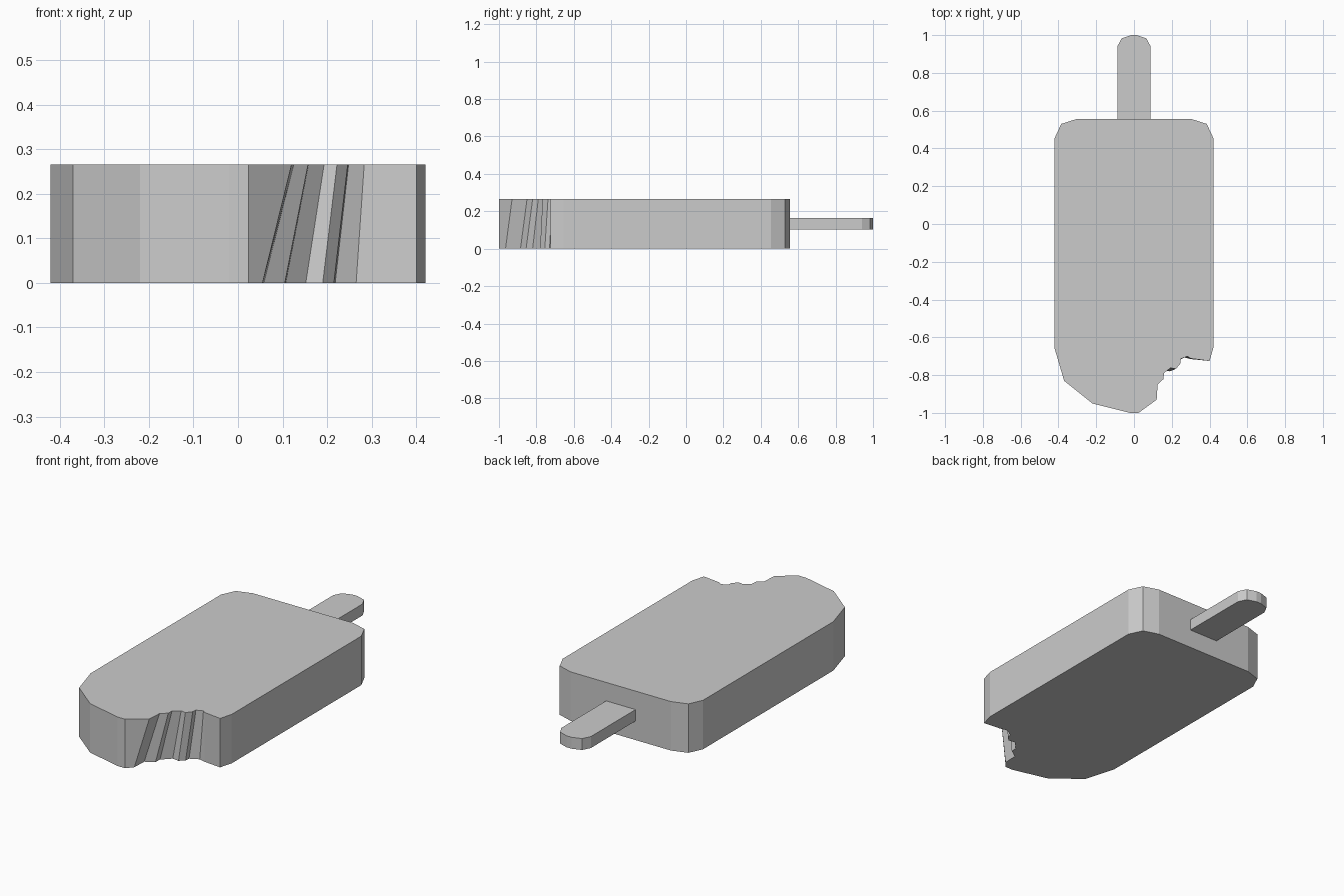
import bpy
import bmesh

if "Cube" in bpy.data.objects:
    bpy.data.objects.remove(bpy.data.objects["Cube"])

grey = bpy.data.materials.new("plain grey")
grey.use_nodes = True
grey.diffuse_color = (0.6, 0.6, 0.6, 1)
grey.node_tree.nodes["Principled BSDF"].inputs["Base Color"].default_value = (0.6, 0.6, 0.6, 1)


def slab(name, lower, upper, z0, z1):
    """Closed flat-sided solid between two outlines with matching points."""
    bm = bmesh.new()
    low = [bm.verts.new((x, y, z0)) for x, y in lower]
    top = [bm.verts.new((x, y, z1)) for x, y in upper]
    bm.faces.new(top)
    bm.faces.new(low[::-1])
    n = len(low)
    for i in range(n):
        j = (i + 1) % n
        bm.faces.new((low[i], low[j], top[j], top[i]))
    bmesh.ops.recalc_face_normals(bm, faces=bm.faces)
    mesh = bpy.data.meshes.new(name)
    bm.to_mesh(mesh)
    bm.free()
    mesh.materials.append(grey)
    obj = bpy.data.objects.new(name, mesh)
    bpy.context.collection.objects.link(obj)


def mirrored(half):
    return half + [(-x, y) for x, y in reversed(half)]


# Ice bar: rounded shoulders, pointed nose and a slanted ragged bite
shoulders = mirrored([(0.42, 0.455), (0.385, 0.53), (0.30, 0.557)])
nose = [(-0.42, -0.66), (-0.37, -0.83), (-0.22, -0.95), (-0.02, -1), (0.024, -1)]
bite_top = [(0.12, -0.93), (0.125, -0.85), (0.157, -0.82), (0.158, -0.79),
            (0.193, -0.762), (0.222, -0.767), (0.246, -0.738),
            (0.248, -0.714), (0.283, -0.70), (0.30, -0.712)]
bite_low = [(0.055, -0.965), (0.058, -0.885), (0.105, -0.855), (0.107, -0.82),
            (0.152, -0.775), (0.19, -0.78), (0.215, -0.755),
            (0.218, -0.73), (0.265, -0.706), (0.30, -0.715)]
side = [(0.40, -0.725), (0.42, -0.655)]
slab("ice_bar", shoulders + nose + bite_low + side,
     shoulders + nose + bite_top + side, 0, 0.265)

# Stick with a rounded end
stick = mirrored([(0.088, 0.55), (0.088, 0.94), (0.066, 0.983), (0.015, 1)])
slab("stick", stick, stick, 0.103, 0.165)
